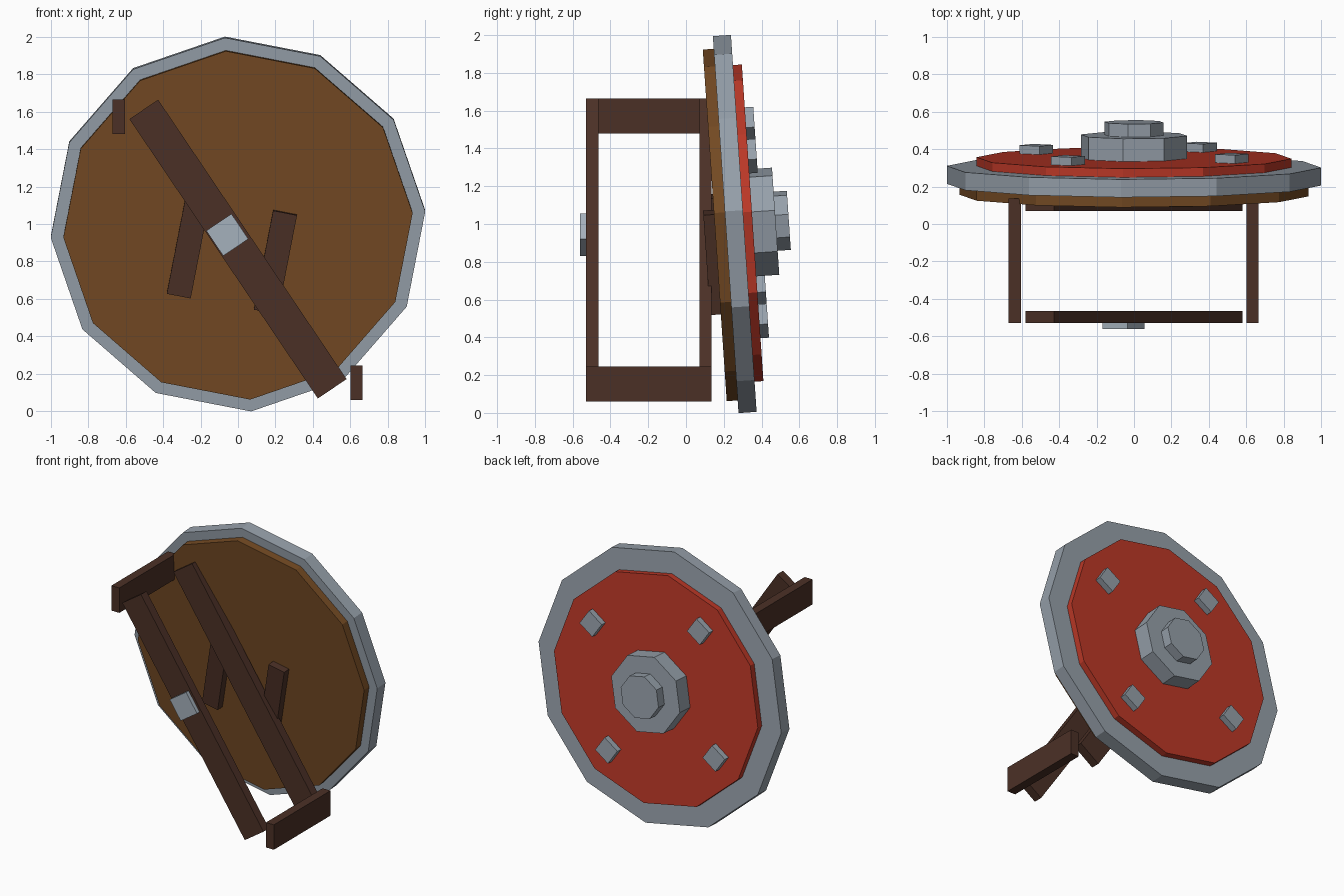
import bpy
from math import radians
from mathutils import Matrix, Vector

cube = bpy.data.objects.get("Cube")
if cube:
    bpy.data.objects.remove(cube, do_unlink=True)


def material(name, rgb):
    linear = [(c / 255 / 12.92) if c < 11 else ((c / 255 + 0.055) / 1.055) ** 2.4 for c in rgb]
    mat = bpy.data.materials.new(name)
    mat.use_nodes = True
    mat.diffuse_color = (*linear, 1)
    mat.node_tree.nodes["Principled BSDF"].inputs["Base Color"].default_value = (*linear, 1)
    return mat


STEEL = material("steel", (150, 160, 170))
BRIGHT = material("bright steel", (165, 177, 188))
RED = material("red paint", (188, 56, 39))
WOOD = material("wood", (116, 74, 35))
LEATHER = material("dark leather", (75, 48, 38))

# Shield frame: local z points out of the inner (front) side, leaning slightly
SHIELD = Matrix.Translation((0, 0.258, 1.0)) @ Matrix.Rotation(radians(93.9), 4, 'X')
# Upright frame: same axes without the lean, used by the arm frame
UPRIGHT = Matrix.Rotation(radians(90), 4, 'X')
TURN = 34


def finish(name, mat, matrix):
    obj = bpy.context.object
    obj.name = obj.data.name = name
    obj.matrix_world = matrix
    obj.data.materials.append(mat)
    return obj


def disc(name, mat, sides, radius, back, front, angle):
    """Faceted disc on the shield axis with one corner at the given angle."""
    bpy.ops.mesh.primitive_cylinder_add(vertices=sides, radius=radius, depth=front - back)
    first = bpy.context.object.data.vertices[0].co  # direction of the first corner
    start = Vector((1, 0)).angle_signed(Vector((first.x, first.y)))
    spin = Matrix.Rotation(radians(angle) + start, 4, 'Z')
    return finish(name, mat, SHIELD @ Matrix.Translation((0, 0, (front + back) / 2)) @ spin)


def block(name, mat, frame, centre, size, angle=0):
    """Box of the given size turned about the frame's depth axis."""
    bpy.ops.mesh.primitive_cube_add(size=1)
    bpy.context.object.data.transform(Matrix.Diagonal((*size, 1)))
    return finish(name, mat, frame @ Matrix.Translation(centre) @ Matrix.Rotation(radians(angle), 4, 'Z'))


# Layered shield body
disc("steel_rim", STEEL, 12, 1.0025, -0.048, 0.048, TURN)
disc("wooden_backing", WOOD, 12, 0.935, 0, 0.106, TURN)
disc("red_face", RED, 12, 0.842, -0.095, 0, TURN)

# Stepped centre boss
disc("boss_base", STEEL, 8, 0.29, -0.217, -0.08, TURN - 22.5)
disc("boss_tip", STEEL, 8, 0.16, -0.287, -0.2, TURN - 22.5)

# Four square studs around the boss
for i in range(4):
    angle = TURN + 90 * i
    spot = Matrix.Rotation(radians(angle), 3, 'Z') @ Vector((0.63, 0, -0.11))
    block(f"stud_{i + 1}", STEEL, SHIELD, spot, (0.13, 0.13, 0.06), angle)

# Short braces on the wooden backing
for side, x, y in (("left", 0.20, -0.195), ("right", -0.265, -0.11)):
    block(f"{side}_brace", LEATHER, SHIELD, (x, y, 0.125), (0.54, 0.13, 0.075), 79)

# Arm frame: two slanted bars joined by end pieces (depth is -y)
for name, depth in (("outer_bar", 0.497), ("inner_bar", -0.103)):
    block(name, LEATHER, UPRIGHT, (0, 0.866, depth), (1.80, 0.185, 0.065), TURN - 90)
for name, x, z in (("upper_end_piece", -0.637, 1.572), ("lower_end_piece", 0.633, 0.153)):
    block(name, LEATHER, UPRIGHT, (x, z, 0.197), (0.065, 0.185, 0.665))

# Square buckle on the outer bar
block("buckle", BRIGHT, UPRIGHT, (-0.057, 0.942, 0.535), (0.162, 0.162, 0.05), TURN)
